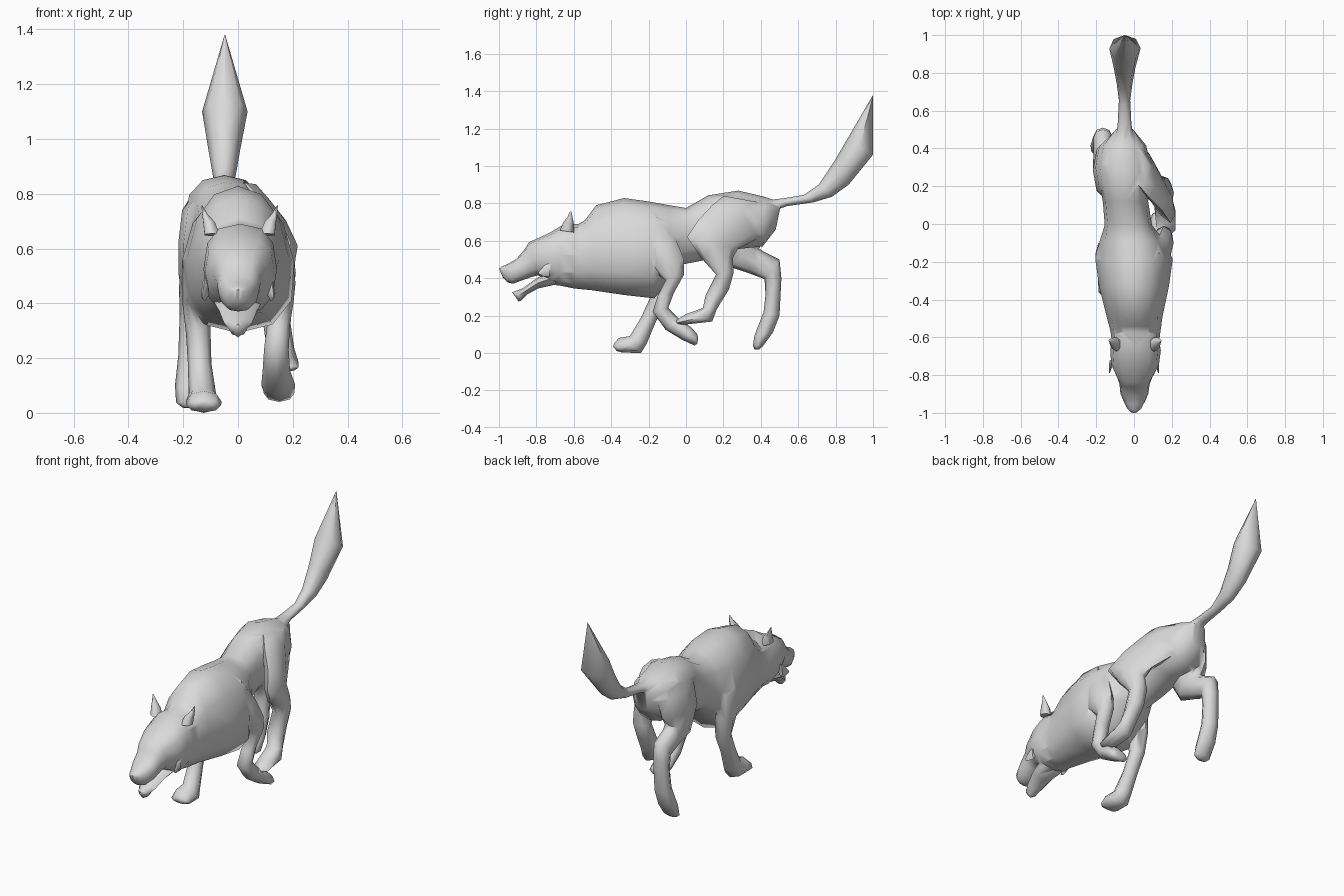
import bpy, bmesh, math
from mathutils import Vector

fur = bpy.data.materials.new("grey_fur")
fur.diffuse_color = (0.7, 0.7, 0.7, 1)


def loft(name, rows, segs=8, power=1.0):
    """Skin rings; each row is (y1, z1, y2, z2, centre x, half width, skew, pear).
    The y/z points are opposite edges of the ring seen from the side, skew moves
    the first edge outward in x, pear narrows the first edge."""
    bm = bmesh.new()
    rings = []
    for row in rows:
        y1, z1, y2, z2, cx, hw, skew, pear = (tuple(row) + (0, 0))[:8]
        mid = Vector((cx, (y1 + y2) / 2, (z1 + z2) / 2))
        half = Vector((skew, (y1 - y2) / 2, (z1 - z2) / 2))
        ring = []
        for i in range(segs):
            a = 2 * math.pi * i / segs
            c, s = math.cos(a), math.sin(a)
            c = math.copysign(abs(c) ** power, c)
            s = math.copysign(abs(s) ** power, s)
            ring.append(bm.verts.new(mid + half * c + Vector((hw * s * (1 - pear * c), 0, 0))))
        rings.append(ring)
    for r, q in zip(rings, rings[1:]):
        for i in range(segs):
            j = (i + 1) % segs
            bm.faces.new((r[i], r[j], q[j], q[i]))
    bm.faces.new(rings[0])
    bm.faces.new(rings[-1])
    bmesh.ops.triangulate(bm, faces=bm.faces)
    bmesh.ops.recalc_face_normals(bm, faces=bm.faces)
    me = bpy.data.meshes.new(name)
    bm.to_mesh(me)
    bm.free()
    me.materials.append(fur)
    ob = bpy.data.objects.new(name, me)
    bpy.context.collection.objects.link(ob)
    return ob


def volume(me):
    bm = bmesh.new()
    bm.from_mesh(me)
    v = bm.calc_volume(signed=True)
    bm.free()
    return v


def merge(base, part):
    """Union part into base; the part stays separate if the union is unsound."""
    mod = base.modifiers.new("union", 'BOOLEAN')
    mod.operation, mod.solver, mod.object = 'UNION', 'EXACT', part
    dg = bpy.context.evaluated_depsgraph_get()
    dg.update()
    me = bpy.data.meshes.new_from_object(base.evaluated_get(dg))
    base.modifiers.remove(mod)
    old, add, new = volume(base.data), volume(part.data), volume(me)
    if max(old, add) * .995 < new < (old + add) * 1.005:
        base.data = me
        bpy.data.objects.remove(part)


# Torso from neck to rump
torso = loft("torso", [
    (-.60, .675, -.70, .365, .008, .122),
    (-.54, .71, -.60, .345, .008, .132),
    (-.48, .79, -.50, .335, .003, .148, 0, .1),
    (-.33, .828, -.33, .31, 0, .185, 0, .15),
    (-.20, .81, -.17, .292, 0, .205, 0, .15),
    (-.09, .79, -.08, .39, -.012, .168, 0, .1),
    (0, .775, -.01, .475, -.03, .125),
    (.12, .843, .12, .50, -.045, .12),
    (.28, .868, .27, .555, -.05, .145),
    (.42, .835, .41, .57, -.055, .12),
    (.51, .805, .48, .66, -.05, .05)], 12, .88)

# Bushy tail, swept up to a point
tail = loft("tail", [
    (.46, .82, .47, .76, -.05, .045),
    (.53, .828, .54, .785, -.05, .036),
    (.63, .845, .68, .805, -.05, .03),
    (.71, .90, .78, .835, -.05, .042),
    (.79, 1.02, .87, .90, -.05, .058),
    (.86, 1.14, 1, 1.06, -.048, .083),
    (1, 1.38, 1, 1.375, -.048, .002)])

# Skull with flat brow, stepping down to the muzzle
head = loft("head", [
    (-.57, .69, -.63, .36, .008, .122),
    (-.65, .69, -.69, .36, .008, .134),
    (-.73, .642, -.76, .40, .006, .126),
    (-.84, .592, -.79, .415, .004, .092),
    (-.865, .55, -.83, .405, .003, .08),
    (-.91, .50, -.885, .385, .002, .074),
    (-.955, .475, -.925, .37, .002, .056),
    (-.985, .462, -.955, .378, .001, .04),
    (-1, .45, -.98, .405, 0, .018)], 12, .78)

# Open lower jaw
jaw = loft("lower_jaw", [
    (-.68, .45, -.70, .365, 0, .09),
    (-.79, .405, -.79, .345, 0, .07),
    (-.875, .345, -.845, .315, 0, .052),
    (-.915, .33, -.88, .28, 0, .032),
    (-.93, .325, -.895, .275, 0, .012)])

# Ears and cheek tufts on both sides
for side, s in (("left", -1), ("right", 1)):
    loft(side + "_ear", [
        (-.675, .655, -.60, .645, .006 + s * .10, .032),
        (-.655, .70, -.60, .69, .006 + s * .112, .024),
        (-.635, .725, -.605, .72, .006 + s * .126, .012),
        (-.62, .757, -.613, .757, .006 + s * .138, .002)], 6)
    loft(side + "_cheek_tuft", [
        (-.72, .50, -.73, .41, s * .118, .014),
        (-.765, .46, -.765, .41, s * .126, .008),
        (-.79, .43, -.785, .42, s * .13, .002)], 6)

# Front legs: right one folded back, left one planted
right_front = loft("right_front_leg", [
    (-.30, .64, -.13, .74, .09, .06),
    (-.25, .53, -.06, .62, .135, .06),
    (-.19, .45, -.01, .50, .157, .053),
    (-.11, .39, -.01, .42, .158, .045),
    (-.15, .31, -.065, .32, .147, .042),
    (-.178, .22, -.095, .24, .14, .045),
    (-.11, .125, -.04, .185, .14, .05),
    (-.02, .07, .03, .135, .147, .062),
    (.045, .04, .06, .10, .15, .055),
    (.06, .05, .065, .08, .15, .035)])
left_front = loft("left_front_leg", [
    (-.32, .68, -.12, .72, -.09, .06),
    (-.29, .56, -.07, .56, -.145, .06),
    (-.24, .42, -.08, .42, -.153, .052),
    (-.19, .30, -.105, .28, -.145, .045),
    (-.24, .19, -.16, .17, -.14, .043),
    (-.30, .09, -.21, .05, -.13, .05),
    (-.36, .08, -.24, 0, -.125, .066),
    (-.385, .05, -.34, .002, -.125, .062),
    (-.39, .035, -.37, .01, -.125, .04)])

# Hind legs: right one swung forward, left one pushing off
right_hind = loft("right_hind_leg", [
    (.20, .84, .42, .80, .01, .06, .02),
    (.14, .79, .46, .73, .035, .065, .045),
    (.07, .715, .42, .63, .085, .062, .065),
    (.005, .62, .28, .56, .148, .054, .045),
    (.08, .51, .25, .51, .155, .056, .01),
    (.16, .42, .255, .43, .145, .054),
    (.105, .31, .23, .34, .142, .05),
    (.09, .24, .165, .235, .155, .05),
    (.0, .208, .14, .168, .165, .055),
    (-.045, .18, -.02, .15, .17, .05),
    (-.055, .17, -.045, .155, .17, .03)])
left_hind = loft("left_hind_leg", [
    (.20, .82, .43, .80, -.085, .075),
    (.14, .75, .46, .73, -.132, .072),
    (.13, .62, .44, .62, -.15, .068),
    (.22, .465, .39, .56, -.158, .06),
    (.34, .425, .41, .545, -.162, .052),
    (.42, .395, .50, .50, -.165, .05),
    (.425, .31, .51, .40, -.165, .048),
    (.415, .22, .50, .20, -.168, .05),
    (.365, .09, .465, .11, -.172, .058),
    (.358, .04, .41, .035, -.172, .054),
    (.365, .02, .39, .018, -.172, .03)])

# Weld the parts into one skin
for part in (head, jaw, tail, right_front, left_front, right_hind, left_hind):
    merge(torso, part)
torso.name = "body"

# Smooth shading with kept creases
for ob in bpy.context.collection.objects:
    ob.select_set(True)
    bpy.context.view_layer.objects.active = ob
bpy.ops.object.shade_smooth_by_angle(angle=math.radians(70))
